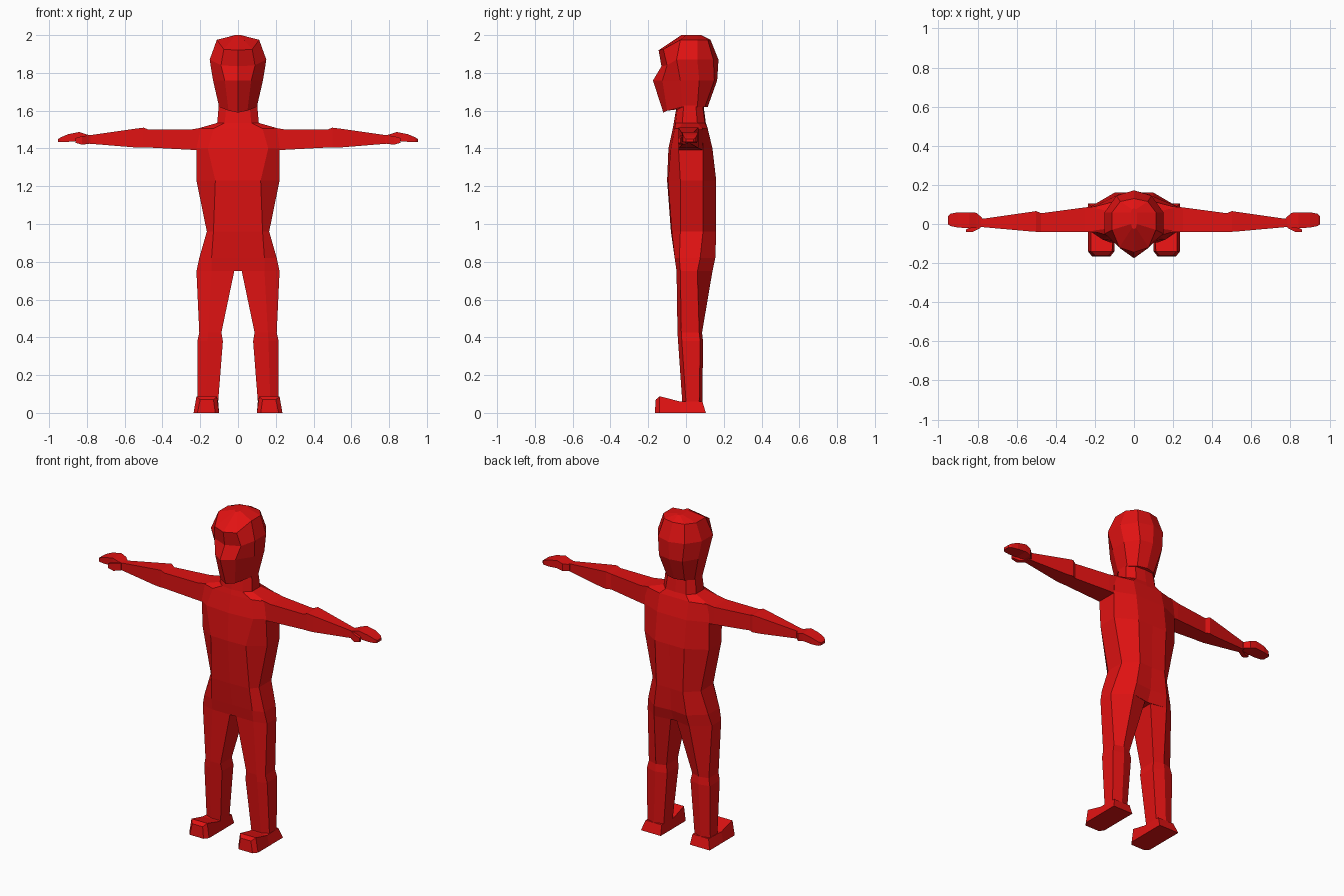
import bpy, bmesh

red = bpy.data.materials.new("red")
red.diffuse_color = (0.75, 0.006, 0.006, 1)


def loft(name, rings, mirror=False):
    """Skin a stack of equal-length closed rings and cap both ends."""
    bm = bmesh.new()
    loops = [[bm.verts.new(p) for p in r] for r in rings]
    n = len(loops[0])
    for a, b in zip(loops, loops[1:]):
        for i in range(n):
            j = (i + 1) % n
            bm.faces.new((a[i], a[j], b[j], b[i]))
    bm.faces.new(loops[0])
    bm.faces.new(loops[-1])
    bmesh.ops.recalc_face_normals(bm, faces=bm.faces)
    me = bpy.data.meshes.new(name)
    bm.to_mesh(me)
    bm.free()
    me.materials.append(red)
    ob = bpy.data.objects.new(name, me)
    bpy.context.collection.objects.link(ob)
    if mirror:
        ob.modifiers.new("mirror", 'MIRROR').use_mirror_merge = False
    return ob


def whole(z, half):
    """Complete a left/right symmetric ring from its front-to-back half."""
    pts = [(p[0], p[1], p[2] if len(p) > 2 else z) for p in half]
    return pts + [(-x, y, h) for x, y, h in pts[-2:0:-1]]


# Torso and neck: hips up to under the chin
loft("torso", [whole(z, h) for z, h in [
    (0.75, [(0, -.05), (.14, -.05), (.22, -.03), (.22, .06), (.12, .14), (0, .12)]),
    (0.82, [(0, -.06), (.14, -.06), (.205, -.035), (.205, .075), (.11, .155), (0, .145)]),
    (0.96, [(0, -.08), (.13, -.075), (.165, -.03), (.165, .09), (.09, .16), (0, .155)]),
    (1.23, [(0, -.10), (.12, -.095), (.22, -.03), (.22, .09), (.10, .16), (0, .16)]),
    (1.40, [(0, -.093), (.16, -.08), (.22, -.04), (.22, .09), (.10, .14), (0, .14)]),
    (1.505, [(0, -.07), (.13, -.06), (.215, -.035), (.215, .085), (.10, .115), (0, .115)]),
    (1.535, [(0, -.065), (.07, -.055), (.11, -.02), (.11, .06), (.07, .10), (0, .105)]),
    (1.65, [(0, -.045), (.06, -.04), (.10, -.01), (.10, .05), (.06, .085), (0, .09)]),
]])

# Head: chin, nose, brow, crown, top ridge
loft("head", [whole(z, h) for z, h in [
    (1.62, [(0, -.12, 1.59), (.05, -.10, 1.60), (.10, -.02), (.10, .06), (.06, .10), (0, .115)]),
    (1.76, [(0, -.175), (.07, -.125), (.132, -.03), (.132, .07), (.08, .15), (0, .165)]),
    (1.87, [(0, -.13, 1.835), (.09, -.10, 1.84), (.15, -.05), (.15, .06), (.09, .145), (0, .172)]),
    (1.975, [(0, -.145, 1.92), (.075, -.12, 1.925), (.112, -.03), (.112, .06), (.07, .115), (0, .13)]),
    (2.0, [(0, -.025), (.01, -.02), (.015, 0), (.015, .06), (.01, .075), (0, .08)]),
]])


# Arms: square sections along x, with an elbow step
def arm_ring(x, y0, y1, z0, z1):
    return [(x, y0, z0), (x, y1, z0), (x, y1, z1), (x, y0, z1)]


loft("arms", [arm_ring(*r) for r in [
    (.19, -.04, .09, 1.39, 1.51), (.25, -.04, .085, 1.393, 1.50),
    (.475, -.04, .055, 1.405, 1.50), (.50, -.04, .066, 1.405, 1.51),
    (.54, -.037, .06, 1.405, 1.505), (.785, -.015, .025, 1.425, 1.47)]], True)

# Hands: flat mitten
loft("hands", [arm_ring(*r) for r in [
    (.775, -.015, .03, 1.43, 1.468), (.805, -.02, .057, 1.43, 1.475),
    (.84, -.022, .06, 1.44, 1.487), (.90, -.018, .06, 1.435, 1.475),
    (.94, -.01, .052, 1.433, 1.458), (.952, 0, .04, 1.435, 1.45)]], True)

# Thumbs
loft("thumbs", [arm_ring(*r) for r in [
    (.785, -.02, .01, 1.425, 1.47), (.825, -.04, -.012, 1.42, 1.465),
    (.86, -.042, -.028, 1.43, 1.455)]], True)


# Legs: flat front and side, bevelled back outer corner
def leg_ring(z, x0, x1, y0, ym, y1):
    return [(x0, y0, z), (x0 + .6 * (x1 - x0), y0, z), (x1, y0 + .02, z),
            (x1, ym, z), (x0 + .5 * (x1 - x0), y1, z), (x0, y1 - .02, z)]


loft("legs", [leg_ring(*r) for r in [
    (.79, .005, .205, -.045, .06, .14), (.75, .02, .22, -.05, .06, .14),
    (.425, .088, .205, -.045, .07, .085), (.38, .08, .215, -.042, .075, .09),
    (.06, .105, .215, -.02, .07, .087)]], True)


# Feet: sections from heel to toe
def foot_ring(y, x0, x1, t0, t1, top, shift=0):
    return [(x0, y, 0), (x1, y, 0), (t1, y + shift, top), (t0, y + shift, top)]


loft("feet", [foot_ring(*r) for r in [
    (.105, .10, .235, .105, .215, .06, -.018),
    (-.03, .10, .235, .105, .22, .06),
    (-.14, .10, .235, .112, .22, .088),
    (-.165, .12, .215, .13, .20, .07, .005)]], True)
